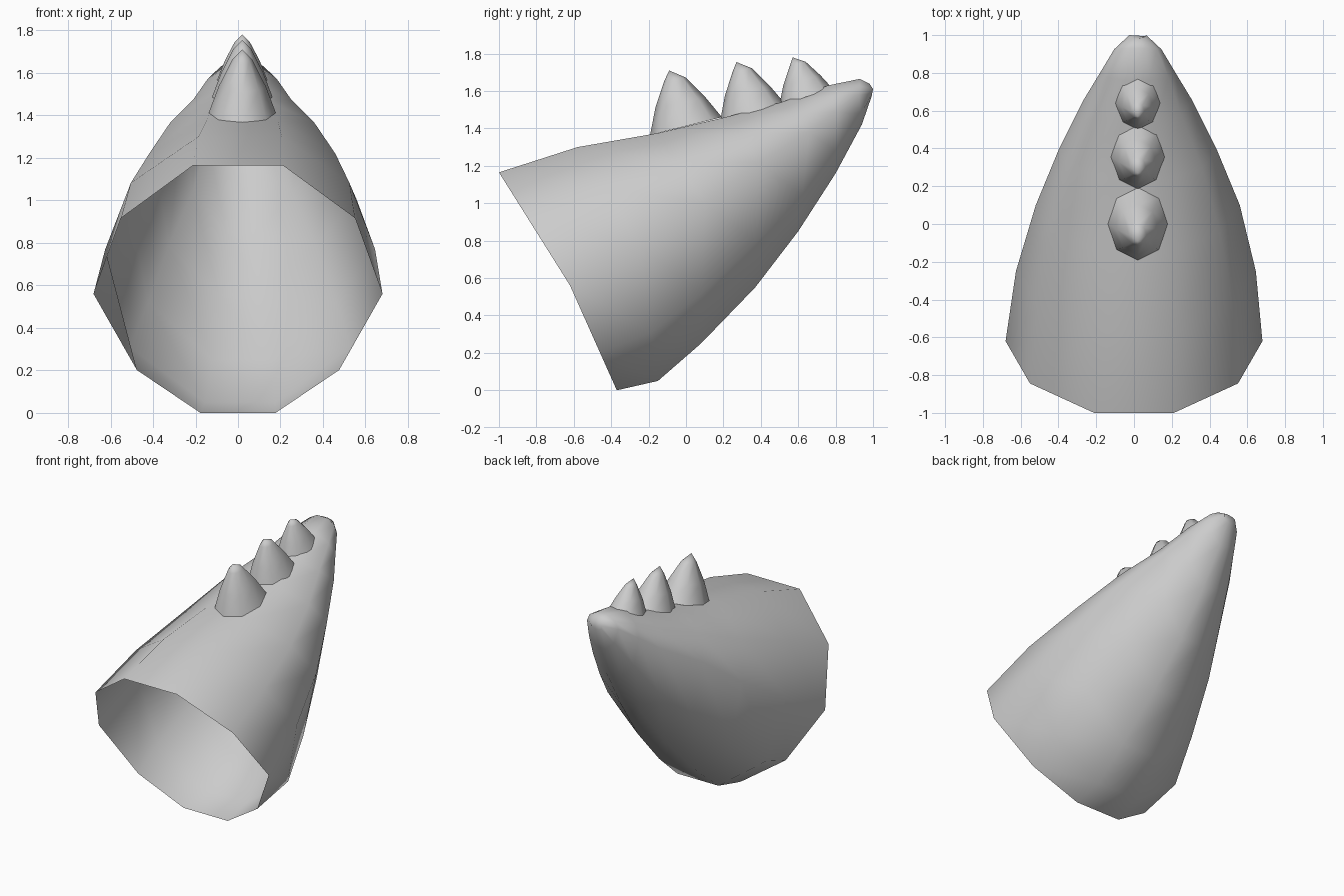
import bpy, bmesh, math
from mathutils import Vector

if "Cube" in bpy.data.objects:
    bpy.data.objects.remove(bpy.data.objects["Cube"])


def finish(name, bm):
    bmesh.ops.recalc_face_normals(bm, faces=bm.faces)
    mesh = bpy.data.meshes.new(name)
    bm.to_mesh(mesh)
    bm.free()
    for p in mesh.polygons:
        p.use_smooth = True
    ob = bpy.data.objects.new(name, mesh)
    bpy.context.collection.objects.link(ob)
    return ob


def bridge(bm, rings):
    for a, b in zip(rings, rings[1:]):
        n = len(a)
        for i in range(n):
            j = (i + 1) % n
            bm.faces.new((a[i], a[j], b[j], b[i]))


# Tail shell: each ring = top (y, z), widest (half width, y, z), bottom (y, z), centre x
RINGS = [
    ((-1.00, 1.165), (0.68, -0.62, 0.56), (-0.37, 0.00), 0.00),
    ((-0.58, 1.300), (0.635, -0.25, 0.77), (-0.15, 0.05), 0.01),
    ((-0.15, 1.375), (0.54, 0.10, 1.00), (0.08, 0.25), 0.02),
    ((0.23, 1.465), (0.42, 0.39, 1.22), (0.37, 0.55), 0.02),
    ((0.51, 1.540), (0.285, 0.66, 1.38), (0.60, 0.85), 0.02),
    ((0.76, 1.630), (0.20, 0.80, 1.49), (0.80, 1.16), 0.02),
    ((0.93, 1.665), (0.125, 0.925, 1.58), (0.94, 1.42), 0.02),
    ((0.98, 1.640), (0.045, 1.00, 1.61), (0.992, 1.57), 0.02),
]
bm = bmesh.new()
rings = []
for k, (top, (w, my, mz), bot, cx) in enumerate(RINGS):
    t, m, b = Vector(top), Vector((my, mz)), Vector(bot)
    lower = 0.70 if k == 0 else 0.82
    rows = [(0.31, t), (0.81, t.lerp(m, 0.41)), (1.0, m),
            (lower, m.lerp(b, 0.64)), (0.26, b)]
    right = [(cx + w * f, p.x, p.y) for f, p in rows]
    left = [(cx - w * f, p.x, p.y) for f, p in reversed(rows)]
    rings.append([bm.verts.new(c) for c in right + left])
bridge(bm, rings)
bm.faces.new(rings[-1])
finish("tail_shell", bm)


# Spikes: eight-sided, slanted open base, blunt tip leaning to the front
def spike(name, cy, rx, ry, z0, z1, tip):
    bm = bmesh.new()
    slope = (z1 - z0) / (2 * ry)
    zc = (z0 + z1) / 2
    ty, tz = tip
    levels = [(0.0, 1.0), (0.42, 0.70), (0.84, 0.30)]
    rings = []
    for t, s in levels:
        c = Vector((0.02, cy, zc)).lerp(Vector((0.02, ty + 0.02, tz)), t)
        ring = []
        for i in range(8):
            a = i * math.pi / 4
            dy = ry * s * math.sin(a)
            ring.append(bm.verts.new((c.x + rx * s * math.cos(a), c.y + dy,
                                      c.z + dy * slope * (1 - 0.4 * t))))
        rings.append(ring)
    bridge(bm, rings)
    apex = bm.verts.new((0.02, ty, tz))
    for i in range(8):
        bm.faces.new((rings[-1][i], rings[-1][(i + 1) % 8], apex))
    finish(name, bm)


spike("spike_lower", 0.00, 0.158, 0.192, 1.365, 1.46, (-0.09, 1.71))
spike("spike_middle", 0.355, 0.142, 0.172, 1.44, 1.535, (0.27, 1.755))
spike("spike_upper", 0.64, 0.118, 0.142, 1.52, 1.615, (0.57, 1.78))
